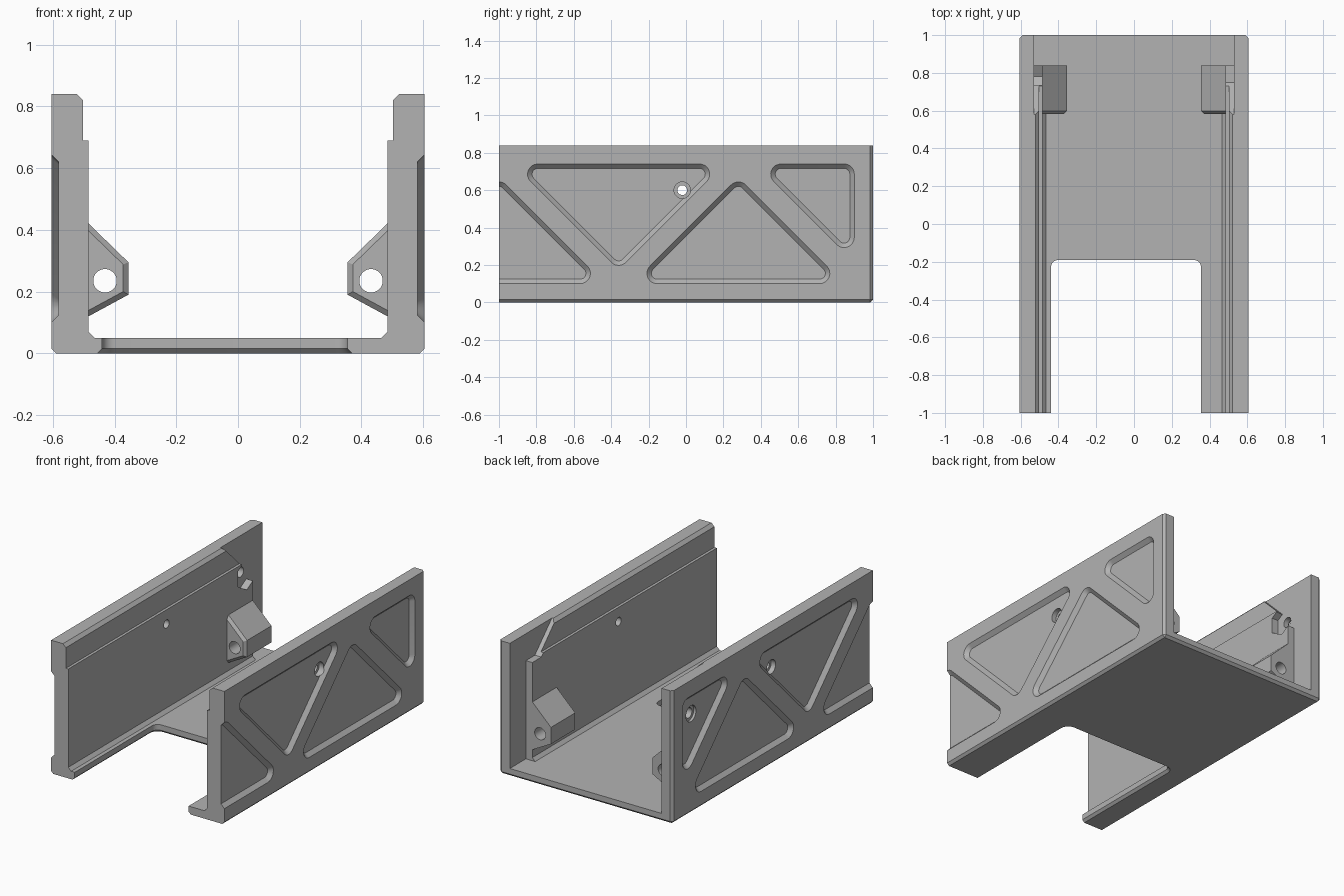
import bpy, bmesh, math
from mathutils import Vector

if "Cube" in bpy.data.objects:
    bpy.data.objects.remove(bpy.data.objects["Cube"], do_unlink=True)

grey = bpy.data.materials.new("machined grey")
grey.use_nodes = True
COLOUR = (0.45, 0.45, 0.45, 1)
grey.diffuse_color = COLOUR
grey.node_tree.nodes["Principled BSDF"].inputs["Base Color"].default_value = COLOUR

W, TOP = 0.605, 0.84      # half width and wall height


def place(axis, u, v, t):
    return {"x": (t, u, v), "y": (u, t, v), "z": (u, v, t)}[axis]


def solid(name, axis, sections):
    """Loft a closed solid through (position, outline) sections along an axis."""
    bm = bmesh.new()
    rings = [[bm.verts.new(place(axis, u, v, t)) for u, v in loop] for t, loop in sections]
    n = len(rings[0])
    for a, b in zip(rings, rings[1:]):
        for i in range(n):
            j = (i + 1) % n
            bm.faces.new((a[i], a[j], b[j], b[i]))
    bm.faces.new(rings[0])
    bm.faces.new(rings[-1])
    bmesh.ops.recalc_face_normals(bm, faces=bm.faces[:])
    mesh = bpy.data.meshes.new(name)
    bm.to_mesh(mesh)
    bm.free()
    mesh.materials.append(grey)
    obj = bpy.data.objects.new(name, mesh)
    bpy.context.collection.objects.link(obj)
    return obj


def prism(name, axis, a, b, loop):
    return solid(name, axis, [(a, loop), (b, loop)])


def circle(u, v, r, n=32, turn=0.0):
    return [(u + r * math.cos(turn + math.tau * i / n),
             v + r * math.sin(turn + math.tau * i / n)) for i in range(n)]


def corners(points):
    """Edge normals before and after each corner of a counter-clockwise outline."""
    pts = [Vector(p) for p in points]
    for i, p in enumerate(pts):
        e1 = (p - pts[i - 1]).normalized()
        e2 = (pts[(i + 1) % len(pts)] - p).normalized()
        yield p, Vector((e1.y, -e1.x)), Vector((e2.y, -e2.x))


def inset(points, d):
    return [p - (a + b) * (d / (1 + a.dot(b))) for p, a, b in corners(points)]


def rounded(points, r, grow=0.0, steps=8):
    """Outline with corners of radius r, offset outward by grow."""
    out = []
    for p, a, b in corners(points):
        c = p - (a + b) * (r / (1 + a.dot(b)))
        start = math.atan2(a.y, a.x)
        sweep = math.acos(max(-1, min(1, a.dot(b))))
        for k in range(steps + 1):
            g = start + sweep * k / steps
            out.append((c.x + (r + grow) * math.cos(g), c.y + (r + grow) * math.sin(g)))
    return out


def select(obj):
    bpy.ops.object.select_all(action="DESELECT")
    obj.select_set(True)
    bpy.context.view_layer.objects.active = obj


def cut(obj, cutter):
    cutter.hide_render = True
    mod = obj.modifiers.new("cut", "BOOLEAN")
    mod.operation, mod.solver, mod.object = "DIFFERENCE", "EXACT", cutter
    select(obj)
    bpy.ops.object.modifier_apply(modifier=mod.name)
    bpy.data.objects.remove(cutter, do_unlink=True)


# Outer block, chamfered along the bottom sides and the rear corners
body = prism("channel_body", "y", -1, 1, [(-W, 0), (W, 0), (W, TOP), (-W, TOP)])
bm = bmesh.new()
bm.from_mesh(body.data)
edges = []
for e in bm.edges:
    p, q = (v.co for v in e.verts)
    rear = p.y > 0 and q.y > 0
    low = p.z < 0.1 and q.z < 0.1
    if (rear and (low or p.x * q.x > 0)) or (low and p.x * q.x > 0):
        edges.append(e)
bmesh.ops.bevel(bm, geom=edges, offset=0.015, segments=1, affect="EDGES", profile=0.5)
bm.to_mesh(body.data)
bm.free()

# Channel between the walls
half = [(0.465, 0.05), (0.485, 0.07), (0.485, 0.69), (0.502, 0.69), (0.502, 0.82), (0.532, 0.85)]
cut(body, prism("channel_cutter", "y", -1.1, 1.1, half + [(-x, z) for x, z in reversed(half)]))

# Front opening in the floor, chamfered underneath
gap = [(-0.44, -1.3), (0.355, -1.3), (0.355, -0.19), (-0.44, -0.19)]
cut(body, solid("floor_cutter", "z", [(-0.015, rounded(gap, 0.04, 0.03)),
                                      (0.015, rounded(gap, 0.04)),
                                      (0.06, rounded(gap, 0.04))]))

# Sunken triangles on the outside, and the thinned rear of each wall
rising = [(-0.287, 0.10), (0.847, 0.10), (0.28, 0.667)]
hanging = [(0.205, 0.74), (-0.925, 0.74), (-0.36, 0.175)]
small = [(0.90, 0.215), (0.90, 0.74), (0.375, 0.74)]
front_part = [(y - 1.28, z) for y, z in rising]
rear_step = [(0.52, 0.90), (0.75, 0.67), (0.84, 0.67), (0.84, 0.05), (1.1, 0.05), (1.1, 0.90)]
DEPTH, R = 0.024, 0.055
for s in (1, -1):
    for tri in (rising, hanging, small, front_part):
        cut(body, solid("pocket_cutter", "x", [(s * (W + k * DEPTH), rounded(tri, R, k * DEPTH))
                                               for k in (-1, 1)]))
    cut(body, prism("rear_cutter", "x", s * 0.53, s * 0.44, rear_step))
    # Counterbored cross hole
    cut(body, prism("bore_cutter", "x", s * 0.55, s * 0.7, circle(-0.02, 0.60, 0.044)))
    cut(body, prism("hole_cutter", "x", s * 0.4, s * 0.7, circle(-0.02, 0.60, 0.026)))

# Extra bolt hole with a hexagonal nut seat on one side
BOLT = (0.78, 0.61)
cut(body, prism("nut_cutter", "x", -0.53, -0.44, circle(*BOLT, 0.10, 6, math.pi / 2)))
cut(body, prism("bore_cutter", "x", -0.565, -0.7, circle(*BOLT, 0.05)))
cut(body, prism("hole_cutter", "x", -0.4, -0.7, circle(*BOLT, 0.032)))

# Drilled mounting lugs on the inner walls
parts = [body]
lug = [(0.53, 0.465), (0.355, 0.295), (0.355, 0.19), (0.53, 0.095)]
for s, side in ((1, "left"), (-1, "right")):
    loops = [(0.582, inset(lug, 0.017)), (0.598, lug), (0.84, lug)]
    obj = solid(side + "_lug", "y", [(y, [(s * p[0], p[1]) for p in loop]) for y, loop in loops])
    cut(obj, prism("lug_hole_cutter", "y", 0.5, 0.9, circle(s * 0.431, 0.235, 0.038)))
    parts.append(obj)

for obj in parts:
    select(obj)
    bpy.ops.object.shade_smooth_by_angle(angle=math.radians(25))
